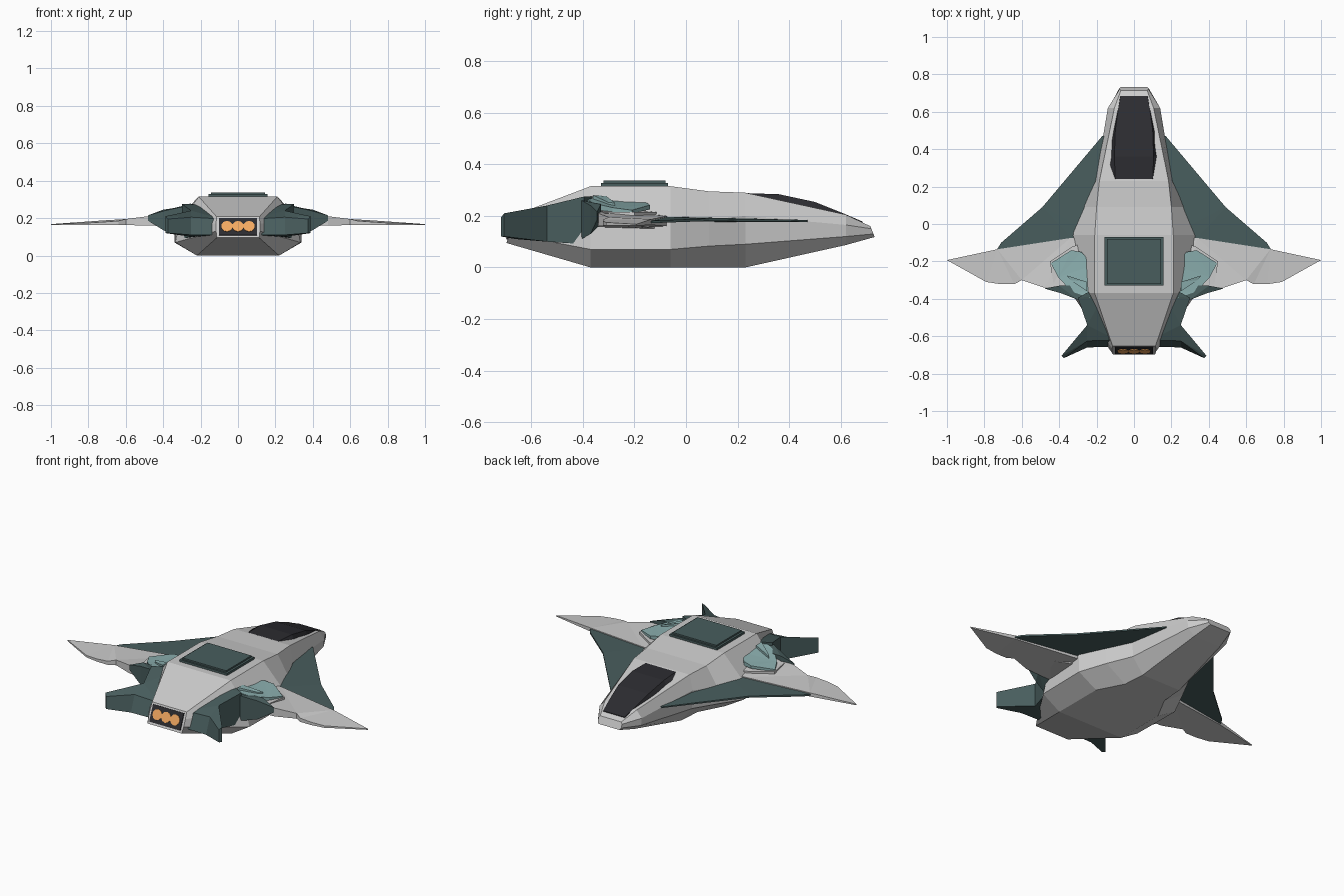
import bpy, bmesh, math

if "Cube" in bpy.data.objects:
    bpy.data.objects.remove(bpy.data.objects["Cube"])


def mat(name, rgb):
    m = bpy.data.materials.new(name)
    m.diffuse_color = (*rgb, 1)
    m.use_nodes = True
    m.node_tree.nodes["Principled BSDF"].inputs["Base Color"].default_value = m.diffuse_color
    return m


TEAL = mat("dark_teal", (0.065, 0.11, 0.11))
PALE = mat("pale_teal", (0.26, 0.43, 0.43))
BLACK = mat("black", (0.025, 0.025, 0.03))
ORANGE = mat("orange", (0.9, 0.4, 0.12))


def finish(name, bm, material=None, mirror=False):
    bmesh.ops.recalc_face_normals(bm, faces=bm.faces)
    me = bpy.data.meshes.new(name)
    bm.to_mesh(me)
    bm.free()
    ob = bpy.data.objects.new(name, me)
    bpy.context.collection.objects.link(ob)
    if material:
        me.materials.append(material)
    if mirror:
        ob.modifiers.new("mirror", 'MIRROR').use_mirror_merge = False
    return ob


def loft(name, rings, material=None):
    bm = bmesh.new()
    vs = [[bm.verts.new(p) for p in r] for r in rings]
    n = len(vs[0])
    for a, b in zip(vs, vs[1:]):
        for i in range(n):
            j = (i + 1) % n
            bm.faces.new((a[i], a[j], b[j], b[i]))
    bm.faces.new(vs[0])
    bm.faces.new(vs[-1][::-1])
    return finish(name, bm, material)


def plate(name, pts, material=None, mirror=True):
    """Plan outline; each point is x, y, bottom z, top z."""
    bm = bmesh.new()
    lo = [bm.verts.new((x, y, a)) for x, y, a, b in pts]
    hi = [bm.verts.new((x, y, b)) for x, y, a, b in pts]
    n = len(pts)
    for i in range(n):
        j = (i + 1) % n
        bm.faces.new((lo[i], lo[j], hi[j], hi[i]))
    caps = [bm.faces.new(hi), bm.faces.new(lo[::-1])]
    bmesh.ops.recalc_face_normals(bm, faces=bm.faces)
    bmesh.ops.triangulate(bm, faces=caps)
    return finish(name, bm, material, mirror)


def ring(half, y):
    """Mirror a half section of (x, z); y is a function of z."""
    pts = half + [(-x, z) for x, z in reversed(half)]
    return [(x, y(z), z) for x, z in pts]


# Faceted hull, rear to nose
tail = lambda z: -0.695 + (z - 0.10) * 0.4
hull = [
    ring([(.115, .208), (.117, .17), (.117, .13), (.113, .095)], tail),
    ring([(.21, .315), (.31, .18), (.335, .07), (.22, 0)], lambda z: -.37),
    ring([(.21, .315), (.34, .18), (.34, .07), (.22, 0)], lambda z: -.06),
    ring([(.20, .295), (.27, .185), (.27, .083), (.14, 0)], lambda z: .09),
    ring([(.185, .29), (.205, .20), (.20, .09), (.13, 0)], lambda z: .23),
    ring([(.105, .205), (.14, .165), (.135, .12), (.09, .087)], lambda z: .62),
    ring([(.07, .16), (.078, .15), (.078, .13), (.07, .118)], lambda z: .735 - (z - .11) * .4),
]
loft("hull", hull)

# Canopy: glazing with a flat top and sloping sides
loft("canopy", [ring([(a, zt), (b, zb)], lambda z, y=y: y) for y, a, b, zt, zb in [
    (.24, .10, .165, .288, .25), (.36, .105, .145, .284, .225), (.50, .10, .12, .254, .20),
    (.61, .085, .10, .21, .17), (.685, .072, .082, .178, .14)]], BLACK)

# Roof panel, with a smaller raised lid
for name, h, s in [("roof_panel", .328, 1), ("roof_lid", .337, .92)]:
    plate(name, [(x * .158 * s, -.2 + y * .13 * s, .30, h)
                 for x, y in [(-1, -1), (1, -1), (1, 1), (-1, 1)]], TEAL, False)

# Forward delta wing
plate("delta_wing", [(.12, .475, .177, .184), (.17, .47, .177, .184), (.49, .09, .18, .19),
                     (.71, -.10, .173, .183), (.735, -.14, .172, .18), (.60, -.20, .172, .185),
                     (.20, -.22, .175, .20), (.12, -.1, .175, .20)], TEAL)

# Main swept wing with a worn trailing edge
plate("main_wing", [(.25, -.07, .16, .20), (.34, -.075, .16, .20), (.73, -.135, .165, .187),
                    (1, -.193, .162, .168), (.79, -.31, .163, .175), (.71, -.322, .163, .18),
                    (.64, -.322, .163, .185), (.60, -.30, .163, .195), (.48, -.34, .16, .21),
                    (.25, -.345, .155, .225)])
plate("wing_root", [(.22, -.09, .15, .21), (.33, -.12, .15, .215), (.45, -.2, .165, .215),
                    (.43, -.32, .165, .215), (.22, -.36, .15, .235)])

# Pale shoulder covers, rising toward the hull
plate("shoulder_cover", [(.22, -.22, .22, .262), (.28, -.15, .225, .25), (.335, -.14, .225, .242),
                         (.445, -.21, .21, .222), (.405, -.285, .215, .232), (.335, -.36, .22, .25),
                         (.24, -.395, .23, .272), (.20, -.36, .23, .275)], PALE)
plate("shoulder_ridge", [(.25, -.31, .24, .277), (.36, -.275, .23, .25),
                         (.34, -.30, .23, .252), (.25, -.36, .24, .28)], PALE)

# Rear fins flaring outward, with a forward strut; the rear faces lean forward
fin = plate("rear_fin", [(.09, -.655, .11, .195), (.25, -.66, .11, .205), (.375, -.717, .12, .195),
                         (.388, -.705, .12, .21), (.25, -.54, .10, .24), (.30, -.395, .09, .275),
                         (.22, -.35, .09, .275), (.16, -.38, .10, .27)], TEAL)
for v in fin.data.vertices:
    if v.co.y < -.65 and v.co.x < .3 and v.co.z > .15:
        v.co.y += .035
plate("fin_strut", [(.22, -.33, .16, .25), (.40, -.33, .17, .245), (.48, -.345, .185, .215),
                    (.39, -.37, .13, .24), (.30, -.405, .11, .26), (.22, -.40, .11, .26)], TEAL)

# Slanted exhaust panel and three burners
tilt = math.radians(68)
bpy.ops.mesh.primitive_cube_add(size=1, location=(0, -.674, .153), rotation=(tilt, 0, 0))
panel = bpy.context.object
panel.name = "exhaust_panel"
panel.scale = (.205, .098, .012)
panel.data.materials.append(BLACK)
for i in (-1, 0, 1):
    bpy.ops.mesh.primitive_cylinder_add(vertices=10, radius=.031, depth=.02,
                                        location=(i * .059, -.674, .153), rotation=(tilt, 0, 0))
    burner = bpy.context.object
    burner.name = "burner"
    burner.data.materials.append(ORANGE)
